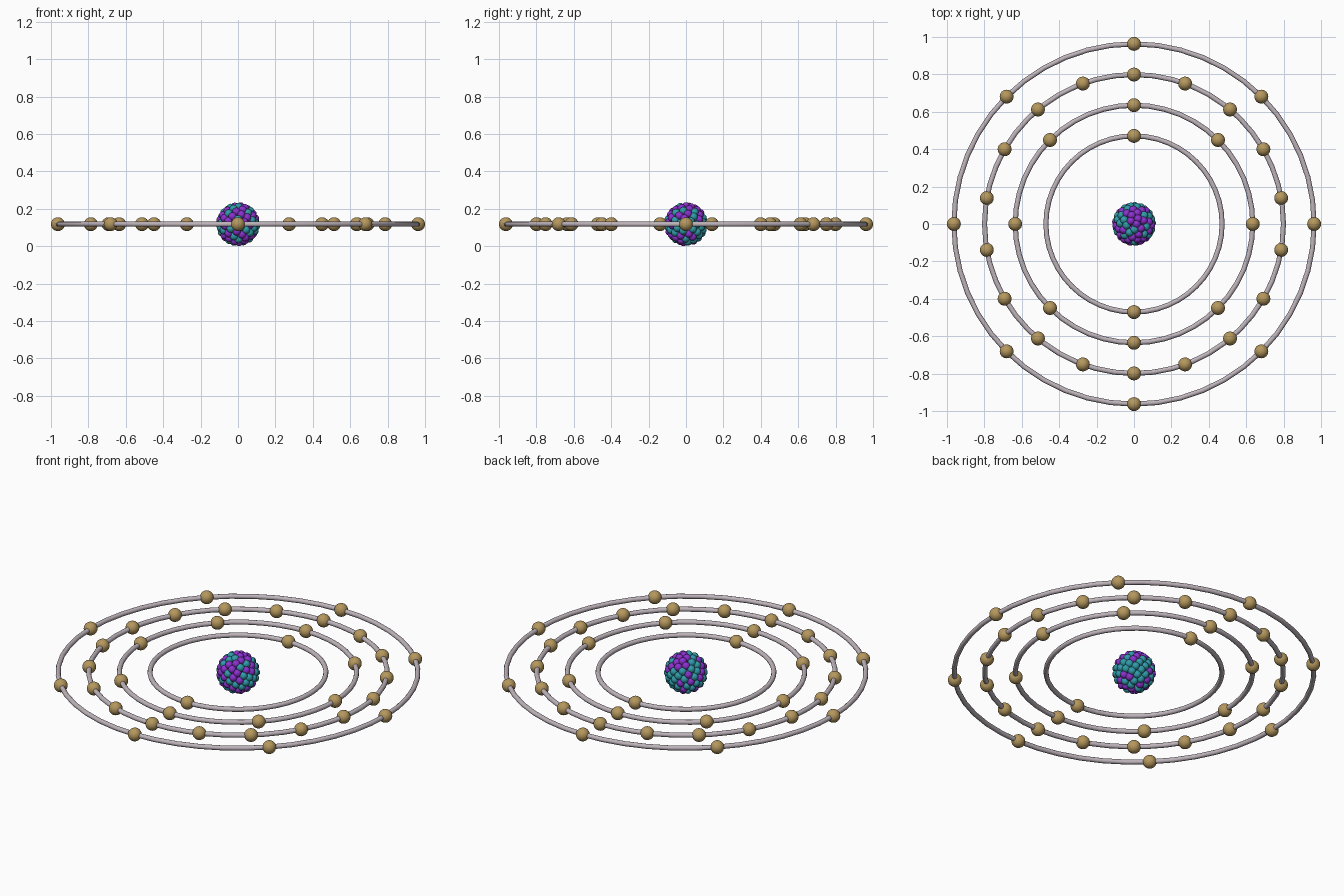
import bpy, random
from math import pi, sin, cos, sqrt

if "Cube" in bpy.data.objects:
    bpy.data.objects.remove(bpy.data.objects["Cube"])

random.seed(7)
CZ = 0.118  # height of the orbit plane and nucleus centre


def material(name, rgb):
    m = bpy.data.materials.new(name)
    m.diffuse_color = (*rgb, 1)
    m.use_nodes = True
    m.node_tree.nodes["Principled BSDF"].inputs["Base Color"].default_value = m.diffuse_color
    return m


teal = material("teal", (0.03, 0.33, 0.40))
purple = material("purple", (0.26, 0.03, 0.62))
brass = material("brass", (0.46, 0.31, 0.11))
silver = material("silver", (0.52, 0.46, 0.50))


def finish(name, mat):
    ob = bpy.context.object
    ob.name = name
    ob.data.materials.append(mat)
    bpy.ops.object.shade_smooth()
    return ob


def ball_mesh(name, radius, seg, rings, mat):
    # master ball whose mesh is shared by every copy
    bpy.ops.mesh.primitive_uv_sphere_add(segments=seg, ring_count=rings, radius=radius)
    ob = finish(name, mat)
    mesh = ob.data
    mesh.use_fake_user = True
    bpy.data.objects.remove(ob)
    return mesh


def place(name, mesh, loc):
    ob = bpy.data.objects.new(name, mesh)
    ob.location = loc
    bpy.context.collection.objects.link(ob)


# orbit rings with evenly spaced electrons, the first at the back
electron = ball_mesh("electron", 0.037, 32, 16, brass)
for i, (radius, count) in enumerate([(0.471, 2), (0.635, 8), (0.799, 18), (0.963, 8)], 1):
    bpy.ops.mesh.primitive_torus_add(major_radius=radius, minor_radius=0.0135,
                                     major_segments=48, minor_segments=12,
                                     location=(0, 0, CZ))
    finish(f"orbit_ring_{i}", silver)
    for k in range(count):
        a = pi / 2 + 2 * pi * k / count
        place(f"electron_{i}_{k + 1}", electron, (radius * cos(a), radius * sin(a), CZ))

# nucleus: small balls spread evenly in a spiral over a sphere
proton = ball_mesh("proton", 0.022, 16, 10, purple)
neutron = ball_mesh("neutron", 0.022, 16, 10, teal)
N, R = 100, 0.096
for k in range(N):
    z = 1 - (2 * k + 1) / N
    a = k * pi * (3 - sqrt(5))
    r = sqrt(1 - z * z)
    is_proton = random.random() < 0.43
    place(f"{'proton' if is_proton else 'neutron'}_{k + 1}",
          proton if is_proton else neutron,
          (R * r * cos(a), R * r * sin(a), CZ + R * z))
